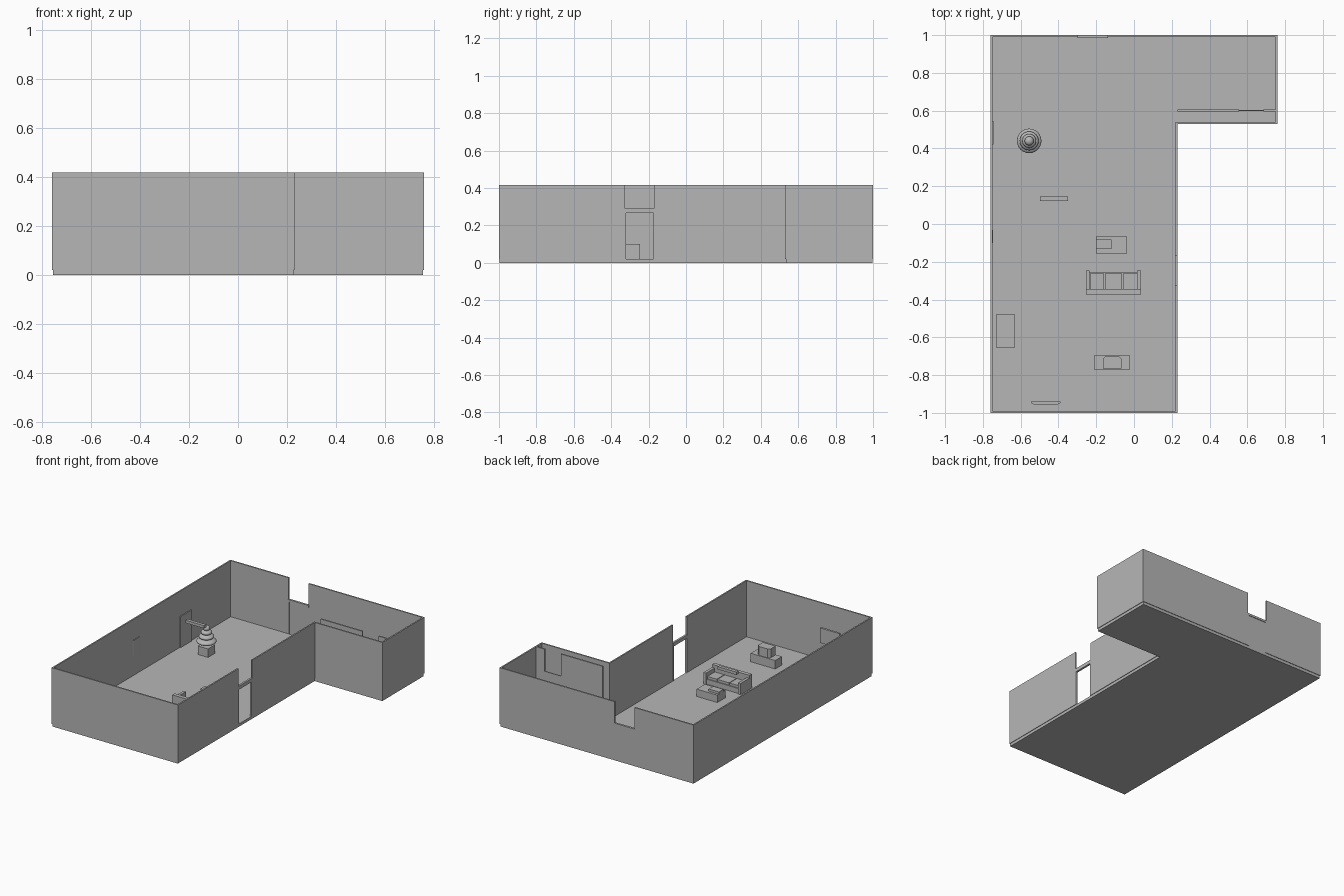
import bpy, bmesh, math

if "Cube" in bpy.data.objects:
    bpy.data.objects.remove(bpy.data.objects["Cube"])

grey = bpy.data.materials.new("plain_grey")
grey.diffuse_color = (0.47, 0.47, 0.47, 1)
grey.use_nodes = True
grey.node_tree.nodes["Principled BSDF"].inputs["Base Color"].default_value = grey.diffuse_color


def finish(name, bm):
    bmesh.ops.recalc_face_normals(bm, faces=bm.faces)
    me = bpy.data.meshes.new(name)
    bm.to_mesh(me)
    bm.free()
    me.materials.append(grey)
    ob = bpy.data.objects.new(name, me)
    bpy.context.collection.objects.link(ob)
    return ob


def prism(name, outline, z0, z1):
    """Extrude a flat outline from z0 up to z1."""
    bm = bmesh.new()
    face = bm.faces.new([bm.verts.new((x, y, z0)) for x, y in outline])
    up = bmesh.ops.extrude_face_region(bm, geom=[face])["geom"]
    for v in up:
        if isinstance(v, bmesh.types.BMVert):
            v.co.z = z1
    return finish(name, bm)


def box(name, x0, x1, y0, y1, z0, z1):
    return prism(name, [(x0, y0), (x1, y0), (x1, y1), (x0, y1)], z0, z1)


F, H, T = 0.02, 0.417, 0.01          # floor top, wall top, wall thickness
L, M, R, N = -0.76, 0.23, 0.76, 0.53  # left, inner corner, right, notch

# L-shaped floor slab
e = 0.004
prism("floor", [(L + e, -1 + e), (M - e, -1 + e), (M - e, N + e), (R - e, N + e),
                (R - e, 1 - e), (L + e, 1 - e)], 0, F)

# Outer walls, with full-height gaps at the two entrances
box("left_wall", L, L + T, -1, 1, F, H)
box("front_wall", L + T, M - T, -1, -1 + T, F, H)
box("side_wall_front", M - T, M, -1, -0.325, F, H)
box("side_wall_rear", M - T, M, -0.17, N + T, F, H)
box("notch_wall", M, R - T, N, N + T, F, H)
box("annex_wall", R - T, R, N, 1, F, H)
box("back_wall_left", L + T, -0.297, 1 - T, 1, F, H)
box("back_wall_right", -0.14, R - T, 1 - T, 1, F, H)

# Open side entrance: jambs and lintel
box("side_lintel", M - 0.014, M, -0.328, -0.167, 0.265, 0.29)
for i, y in enumerate((-0.325, -0.175)):
    box(f"side_jamb_{i}", M - 0.012, M, y, y + 0.005, F, 0.265)

# Back entrance: frame and closed door
box("back_door", -0.29, -0.147, 0.988, 0.996, F, 0.25)
box("back_lintel", -0.3, -0.137, 0.985, 1, 0.25, 0.265)
for i, x in enumerate((-0.297, -0.147)):
    box(f"back_jamb_{i}", x, x + 0.007, 0.987, 1, F, 0.25)

# Annex partition with a door
box("partition_wide", M, 0.557, 0.595, 0.605, F, H)
box("partition_narrow", 0.685, R - T, 0.595, 0.605, F, H)
box("partition_door", 0.557, 0.685, 0.597, 0.603, F, 0.26)

# Door and shallow fixtures on the left and front walls
box("left_door", L + T, -0.744, 0.42, 0.545, F, 0.24)
prism("left_wall_screen", [(L + T, -0.11), (-0.746, -0.095), (-0.746, -0.04),
                           (L + T, -0.02)], 0.155, 0.27)
prism("front_wall_screen", [(-0.53, -0.955), (-0.405, -0.955), (-0.39, -0.948),
                            (-0.39, -0.94), (-0.545, -0.94), (-0.545, -0.948)], 0.16, 0.265)

# Hanging lamp bar
box("lamp_bar", -0.497, -0.35, 0.122, 0.145, 0.375, 0.395)

# Low cabinet by the left wall
box("low_cabinet", -0.728, -0.632, -0.657, -0.477, F, 0.08)

# Coffee table with a tray
box("coffee_table", -0.2, -0.038, -0.157, -0.065, F, 0.072)
box("tray", -0.2, -0.12, -0.133, -0.083, 0.072, 0.088)

# Sofa
box("sofa_base", -0.235, 0.02, -0.35, -0.255, F, 0.055)
box("sofa_back", -0.255, 0.037, -0.372, -0.345, F, 0.12)
for i, x in enumerate((-0.255, 0.017)):
    box(f"sofa_arm_{i}", x, x + 0.02, -0.372, -0.247, F, 0.10)
for i, (x0, x1) in enumerate(((-0.233, -0.158), (-0.154, -0.063), (-0.058, 0.016))):
    box(f"sofa_cushion_{i}", x0, x1, -0.345, -0.262, 0.055, 0.072)

# Television on its stand
box("television_stand", -0.212, -0.02, -0.77, -0.695, F, 0.08)
prism("television", [(-0.165, -0.766), (-0.065, -0.766), (-0.065, -0.715), (-0.08, -0.7),
                     (-0.15, -0.7), (-0.165, -0.715)], 0.08, 0.143)

# Potted tree: square pot, trunk and flattened tiers
TX, TY = -0.555, 0.44
box("tree_pot", TX - 0.04, TX + 0.04, TY - 0.04, TY + 0.04, F, 0.08)
box("tree_trunk", TX - 0.01, TX + 0.01, TY - 0.01, TY + 0.01, 0.08, 0.2)
for i, (r, z, h) in enumerate(((0.065, 0.112, 0.022), (0.05, 0.145, 0.02),
                               (0.037, 0.175, 0.019), (0.024, 0.203, 0.02))):
    bm = bmesh.new()
    bmesh.ops.create_uvsphere(bm, u_segments=24, v_segments=12, radius=1)
    for v in bm.verts:
        v.co = (TX + v.co.x * r, TY + v.co.y * r, z + v.co.z * h)
    for f in bm.faces:
        f.smooth = True
    finish(f"tree_tier_{i}", bm)
